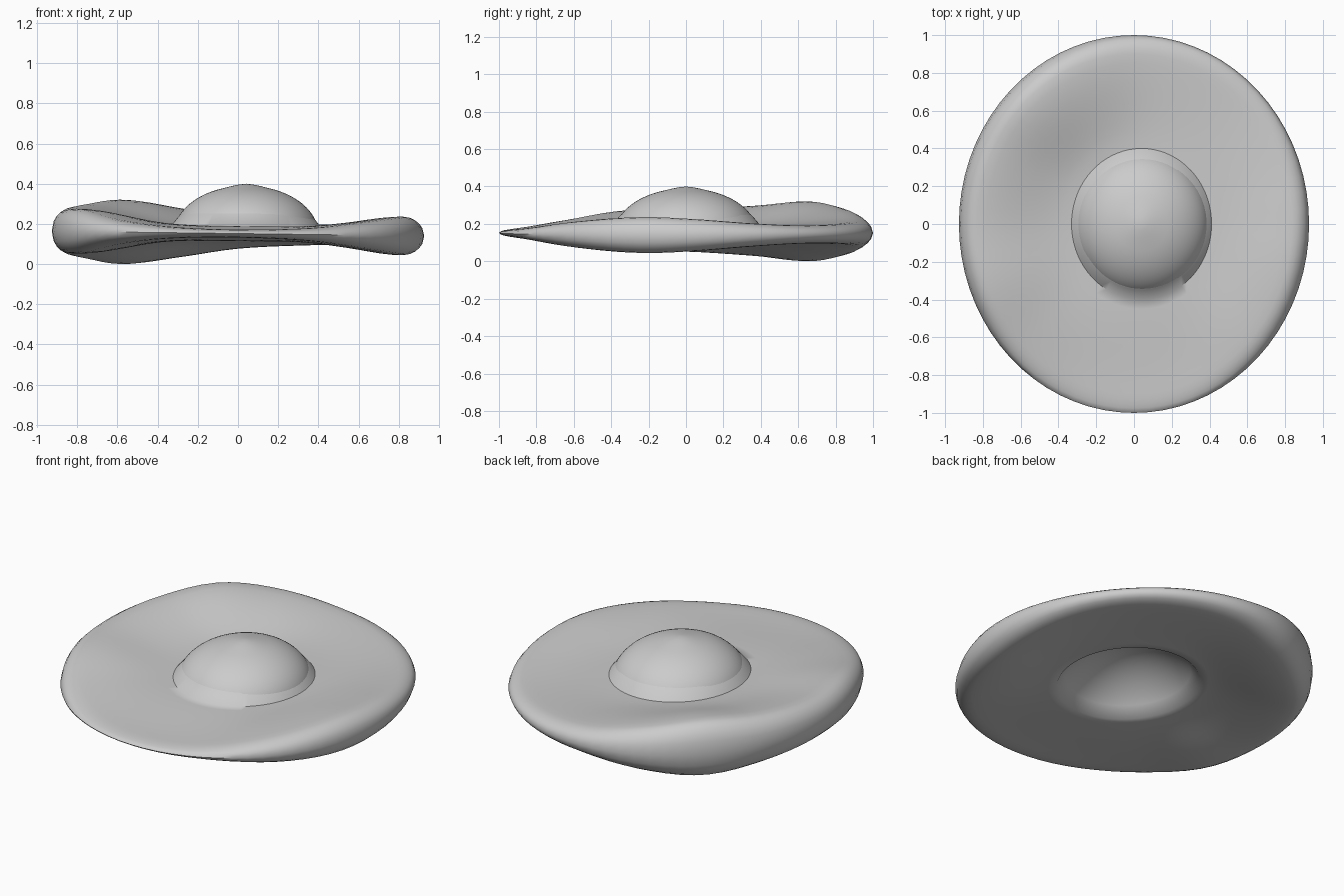
import bpy, bmesh, math

if "Cube" in bpy.data.objects:
    bpy.data.objects.remove(bpy.data.objects["Cube"])

# half thickness of the rim (angle in degrees : value)
RIM = [(0, .088), (25, .06), (45, .048), (68, .055), (90, .075), (110, .12), (133, .16),
       (155, .135), (180, .112), (202, .108), (225, .06), (247, .028), (270, .02),
       (295, .032), (320, .07), (343, .095), (360, .088)]


def smooth(a, b, v):
    t = min(1, max(0, (v - a) / (b - a)))
    return t * t * (3 - 2 * t)


def rim_half(deg):
    n = len(RIM) - 1
    for i in range(n):
        (a0, p1), (a1, p2) = RIM[i], RIM[i + 1]
        if a0 <= deg <= a1:
            p0, p3 = RIM[(i - 1) % n][1], RIM[(i + 2) % n][1]
            t = (deg - a0) / (a1 - a0)
            return 0.5 * (2*p1 + (p2-p0)*t + (2*p0-5*p1+4*p2-p3)*t*t + (3*p1-p0-3*p2+p3)*t**3)


def white_point(r, deg, side):
    a = math.radians(deg)
    he = rim_half(deg)
    h = .038 + (he - .038) * smooth(.38, .9, r)
    if r > .9:
        h *= math.sqrt(max(0, 1 - ((r - .9) / .1) ** 2))
    mid = .152 - .012 * math.cos(a) * smooth(.1, .9, r)
    # hollow below the yolk, with the sheet rising inside it
    rise = (.16 if side > 0 else .21) * max(0, 1 - (r / .4) ** 2) ** (.7 if side > 0 else .9)
    cx = .04 * (1 - smooth(.4, 1, r))
    return (cx + .927 * r * math.cos(a), r * math.sin(a), mid + side * h + rise)


def make(name, rings, top=None, bottom=None):
    """Skin rings of points, closing the ends with centre points."""
    bm = bmesh.new()
    rows = [[bm.verts.new(p) for p in ring] for ring in rings]
    n = len(rows[0])
    for lo, hi in zip(rows, rows[1:]):
        for i in range(n):
            j = (i + 1) % n
            bm.faces.new((lo[i], lo[j], hi[j], hi[i]))
    for tip, row in ((bottom, rows[0]), (top, rows[-1])):
        if tip:
            v = bm.verts.new(tip)
            for i in range(n):
                bm.faces.new((row[i], row[(i + 1) % n], v))
    bmesh.ops.recalc_face_normals(bm, faces=bm.faces[:])
    me = bpy.data.meshes.new(name)
    bm.to_mesh(me)
    bm.free()
    ob = bpy.data.objects.new(name, me)
    bpy.context.collection.objects.link(ob)
    bpy.ops.object.select_all(action='DESELECT')
    ob.select_set(True)
    bpy.context.view_layer.objects.active = ob
    bpy.ops.object.shade_smooth_by_angle(angle=math.radians(50))
    return ob


# egg white: wavy sheet with a thick rounded rim
N = 72
radii = [.05 * k for k in range(1, 19)] + [.93, .955, .975, .99]
loop = [360 * i / N for i in range(N)]
rings = [[white_point(r, d, -1) for d in loop] for r in radii]
rings.append([white_point(1, d, 1) for d in loop])
rings += [[white_point(r, d, 1) for d in loop] for r in reversed(radii)]
make("egg_white", rings, white_point(0, 0, 1), white_point(0, 0, -1))

# yolk: slightly peaked dome
yolk = []
for k in range(16):
    e = math.radians(90 * k / 16)
    c = math.cos(e)
    yolk.append([(.04 + .36 * c * math.cos(math.radians(d)), .38 * c * math.sin(math.radians(d)),
                  .15 + .24 * math.sin(e) + .01 * max(0, 1 - c / .3)) for d in loop])
make("yolk", yolk, top=(.04, 0, .40))
